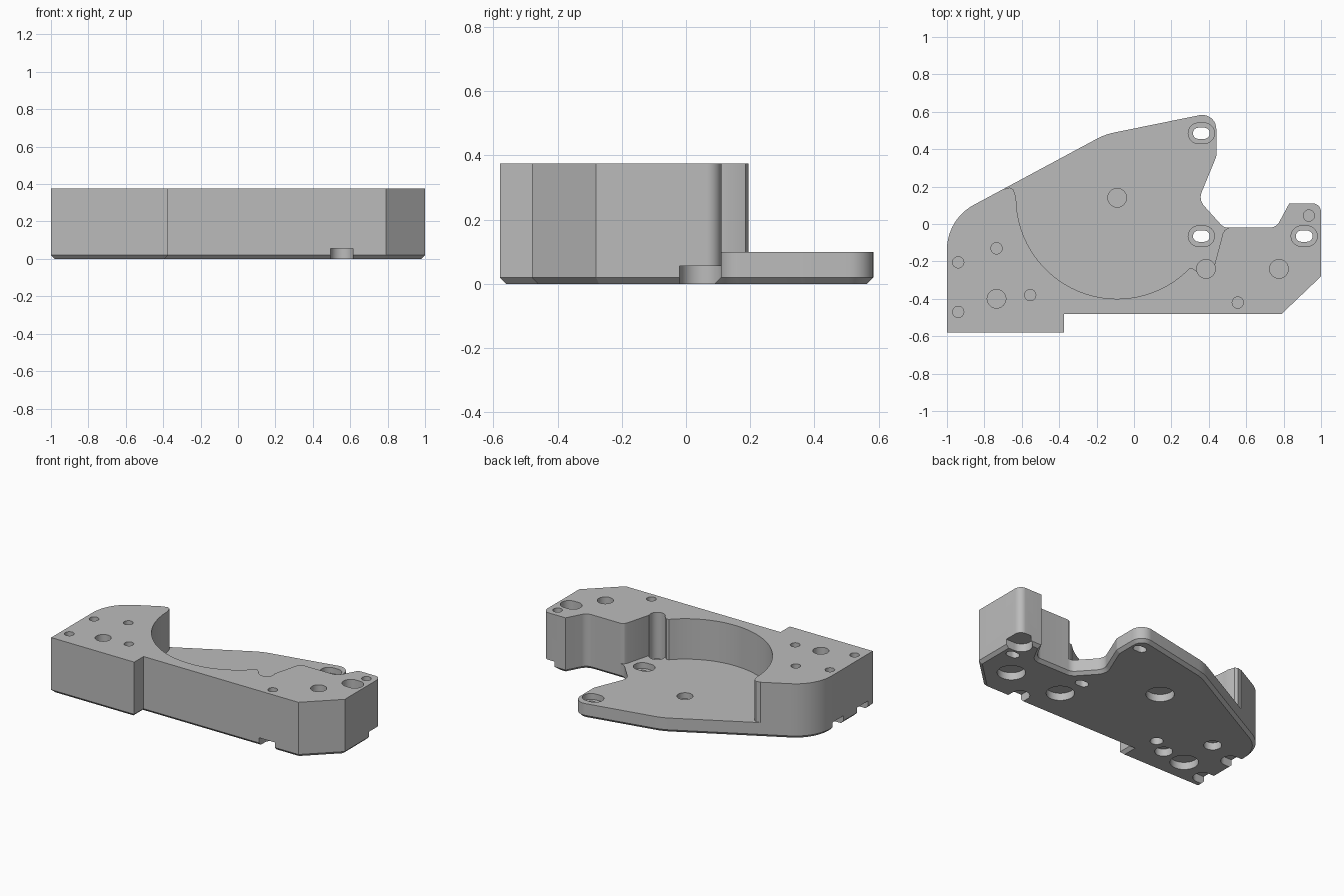
import bpy
import bmesh
from math import pi, atan2, cos, sin, tan, radians
from mathutils import Vector

cube = bpy.data.objects.get("Cube")
if cube:
    bpy.data.objects.remove(cube)

FLOOR = 0.10       # top of the thin plate
TOP = 0.375        # top of the thick walls
CHAMFER = 0.02

grey = bpy.data.materials.new("plain grey")
grey.use_nodes = True
grey.diffuse_color = (0.5, 0.5, 0.5, 1)
grey.node_tree.nodes["Principled BSDF"].inputs["Base Color"].default_value = (0.5, 0.5, 0.5, 1)


def fillet(corners, steps=10):
    """Round each (x, y, radius) corner of a closed outline."""
    pts = []
    for i, (x, y, r) in enumerate(corners):
        c = Vector((x, y))
        if r == 0:
            pts.append(c)
            continue
        a = (Vector(corners[i - 1][:2]) - c).normalized()
        b = (Vector(corners[(i + 1) % len(corners)][:2]) - c).normalized()
        half = a.angle(b) / 2
        mid = c + (a + b).normalized() * r / sin(half)
        start = c + a * r / tan(half) - mid
        end = c + b * r / tan(half) - mid
        a0 = atan2(start.y, start.x)
        turn = (atan2(end.y, end.x) - a0 + pi) % (2 * pi) - pi
        for k in range(steps + 1):
            t = a0 + turn * k / steps
            pts.append(mid + Vector((cos(t), sin(t))) * r)
    return pts


def inset(pts, d):
    """Move a counter-clockwise outline inward by d."""
    out = []
    for i, p in enumerate(pts):
        e1 = (p - pts[i - 1]).normalized()
        e2 = (pts[(i + 1) % len(pts)] - p).normalized()
        n1, n2 = Vector((-e1.y, e1.x)), Vector((-e2.y, e2.x))
        out.append(p + (n1 + n2) * d / (1 + n1.dot(n2)))
    return out


def loft(name, layers):
    """Closed solid through matching (outline, z) layers, bottom to top."""
    bm = bmesh.new()
    rings = [[bm.verts.new((p[0], p[1], z)) for p in pts] for pts, z in layers]
    bm.faces.new(rings[0][::-1])
    bm.faces.new(rings[-1])
    for low, high in zip(rings, rings[1:]):
        for i in range(len(low)):
            bm.faces.new((low[i - 1], low[i], high[i], high[i - 1]))
    mesh = bpy.data.meshes.new(name)
    bm.to_mesh(mesh)
    bm.free()
    mesh.materials.append(grey)
    obj = bpy.data.objects.new(name, mesh)
    bpy.context.collection.objects.link(obj)
    return obj


def cut(pts, z0, z1):
    """Remove an extruded outline from the bracket."""
    cutter = loft("cutter", [(pts, z0), (pts, z1)])
    cutter.hide_render = True
    mod = body.modifiers.new("cut", 'BOOLEAN')
    mod.operation = 'DIFFERENCE'
    mod.solver = 'EXACT'
    mod.object = cutter
    bpy.context.view_layer.objects.active = body
    bpy.ops.object.modifier_apply(modifier=mod.name)
    bpy.data.objects.remove(cutter)


def capsule(p, q, r, steps=16):
    """Outline of a slot from p to q, or a circle when they match."""
    p, q = Vector(p), Vector(q)
    d = q - p
    a0 = atan2(d.y, d.x) + pi / 2
    first = 1 if d.length < 1e-6 else 0
    pts = []
    for centre, shift in ((p, 0), (q, pi)):
        for k in range(first, steps + 1):
            t = a0 + shift + pi * k / steps
            pts.append(centre + Vector((cos(t), sin(t))) * r)
    return pts


# Bracket silhouette, chamfered along the lower rim
outline = fillet([
    (-1, -0.58, 0), (-0.375, -0.58, 0), (-0.375, -0.48, 0), (0.79, -0.48, 0),
    (1, -0.28, 0), (1, 0.11, 0.045), (0.83, 0.11, 0), (0.76, -0.02, 0.06),
    (0.48, -0.02, 0.06), (0.345, 0.13, 0.07), (0.44, 0.36, 0.04),
    (0.44, 0.60, 0.075), (-0.155, 0.479, 0.35), (-1, 0.025, 0.27),
])
body = loft("motor_bracket", [(inset(outline, CHAMFER), 0), (outline, CHAMFER), (outline, TOP)])

# Round motor recess, open to the back
MOTOR = Vector((-0.09, 0.14))
arc = [MOTOR + 0.54 * Vector((cos(radians(a)), sin(radians(a))))
       for a in range(180, 313, 3)]
recess = [(-0.8, 0.8), (-0.8, 0.3), (-0.73, 0.2), (-0.69, 0.188), (-0.665, 0.195),
          (-0.645, 0.185)] + arc
recess += [(0.295, -0.237), (0.31, -0.235), (0.345, -0.26), (0.43, -0.22),
           (0.475, -0.05), (0.485, -0.033), (0.51, -0.018), (0.56, 0.06), (0.6, 0.8)]
cut(recess, FLOOR, TOP + 0.2)

# Screw holes from above; a thin skin remains over the pockets below
large = [(-0.735, -0.40), (0.385, -0.24), (0.775, -0.24), (-0.09, 0.14)]
small = [(-0.94, -0.205), (-0.94, -0.47), (-0.735, -0.13), (-0.555, -0.38),
         (0.555, -0.42), (0.935, 0.045)]
for p in large:
    cut(capsule(p, p, 0.05), 0.06, TOP + 0.1)
    cut(capsule(p, p, 0.087), -0.1, 0.05)
for p in small:
    cut(capsule(p, p, 0.03), 0.06, TOP + 0.1)

# Pockets below: round ones, then ones open at the rim
for p, r in (((-0.735, -0.13), 0.055), ((-0.555, -0.38), 0.055), ((-0.44, -0.31), 0.04)):
    cut(capsule(p, p, r), -0.1, 0.05)
for p, q, r in (((-0.94, -0.205), (-1.2, -0.205), 0.06),
                ((-0.94, -0.47), (-1.2, -0.47), 0.06),
                ((0.555, -0.42), (0.555, -0.7), 0.06),
                ((0.935, 0.047), (1.2, 0.047), 0.067)):
    cut(capsule(p, q, r), -0.1, 0.055)

# Stepped adjustment slots
for x, y in ((0.36, 0.485), (0.36, -0.065), (0.91, -0.065)):
    for r, z in ((0.055, 0.06), (0.03, -0.1)):
        cut(capsule((x - 0.015, y), (x + 0.015, y), r), z, TOP + 0.1)

bpy.ops.object.select_all(action='DESELECT')
body.select_set(True)
bpy.context.view_layer.objects.active = body
bpy.ops.object.shade_smooth_by_angle(angle=radians(28))
